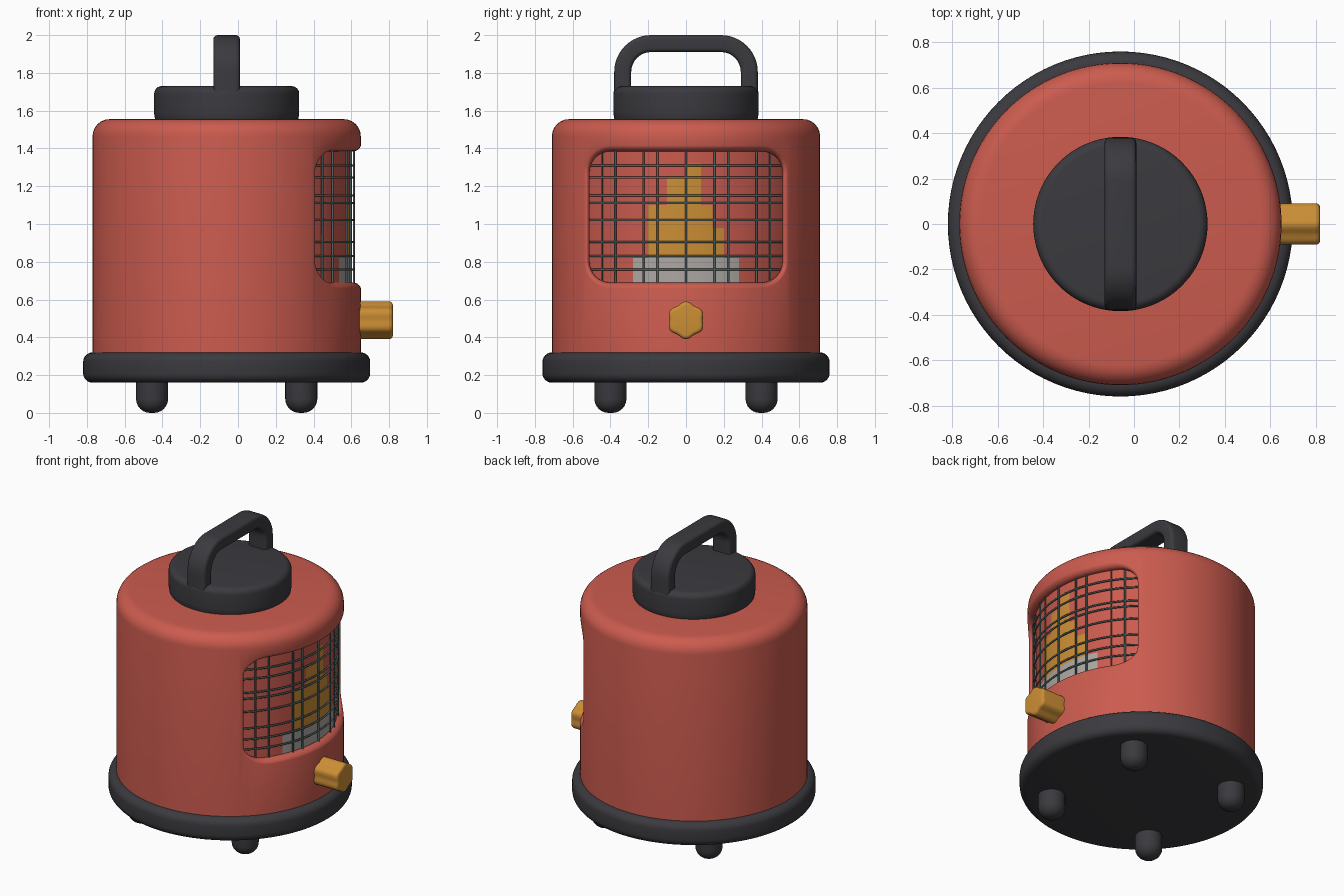
import bpy, bmesh, math
from mathutils import Vector

if "Cube" in bpy.data.objects:
    bpy.data.objects.remove(bpy.data.objects["Cube"])

CX = -0.06  # axis of the round body


def mat(name, rgb):
    m = bpy.data.materials.new(name)
    m.diffuse_color = (*rgb, 1)
    m.use_nodes = True
    m.node_tree.nodes["Principled BSDF"].inputs["Base Color"].default_value = m.diffuse_color
    return m


RED = mat("coral red", (0.60, 0.105, 0.077))
DARK = mat("charcoal", (0.043, 0.043, 0.05))
AMBER = mat("amber", (0.60, 0.27, 0.035))
GREY = mat("warm grey", (0.42, 0.39, 0.36))
WIRE = mat("steel wire", (0.10, 0.14, 0.14))


def finish(bm, name, mats, angle=35):
    bmesh.ops.remove_doubles(bm, verts=bm.verts, dist=1e-5)
    bmesh.ops.recalc_face_normals(bm, faces=bm.faces)
    me = bpy.data.meshes.new(name)
    bm.to_mesh(me)
    bm.free()
    ob = bpy.data.objects.new(name, me)
    bpy.context.collection.objects.link(ob)
    for m in mats:
        me.materials.append(m)
    smooth(ob, angle)
    return ob


def smooth(ob, angle=35):
    bpy.ops.object.select_all(action='DESELECT')
    ob.select_set(True)
    bpy.context.view_layer.objects.active = ob
    bpy.ops.object.shade_smooth_by_angle(angle=math.radians(angle))


def rounded(points, n=6):
    """Points (a, b, fillet) -> polyline with circular-looking corners."""
    out = []
    for i, (a, b, f) in enumerate(points):
        p = Vector((a, b))
        if f == 0:
            out.append(p)
            continue
        u = (Vector(points[i - 1][:2]) - p).normalized()
        v = (Vector(points[(i + 1) % len(points)][:2]) - p).normalized()
        for k in range(n + 1):
            t = k / n * math.pi / 2
            out.append(p + u * f * (1 - math.sin(t)) + v * f * (1 - math.cos(t)))
    return out


def skin(bm, rings, close=True, caps=True):
    """Bridge lists of points into a tube."""
    vs = [[bm.verts.new(p) for p in r] for r in rings]
    n = len(vs[0])
    for a, b in zip(vs, vs[1:]):
        for i in range(n if close else n - 1):
            j = (i + 1) % n
            bm.faces.new((a[i], a[j], b[j], b[i]))
    if caps:
        bm.faces.new(vs[0])
        bm.faces.new(vs[-1])


def lathe(name, profile, m, loc=(CX, 0, 0), seg=96, lobes=0, depth=0, axis_x=False):
    bm = bmesh.new()
    rings = []
    for r, z in profile:
        ring = []
        for i in range(seg):
            a = 2 * math.pi * i / seg
            q = max(r, 1e-6) * (1 + depth * math.cos(lobes * a))
            p = Vector((q * math.cos(a), q * math.sin(a), z))
            if axis_x:
                p = Vector((p.z, p.y, p.x))
            ring.append(p + Vector(loc))
        rings.append(ring)
    skin(bm, rings, caps=False)
    return finish(bm, name, [m])


# base tray
lathe("base", rounded([(0, .16, 0), (.76, .16, .05), (.76, .32, .05), (0, .32, 0)]), DARK)

# feet
foot = rounded([(0, 0, 0), (.085, 0, .075), (.085, .2, 0), (0, .2, 0)])
for sx in (-1, 1):
    for sy in (-1, 1):
        lathe(f"foot_{'left' if sx < 0 else 'right'}_{'front' if sy < 0 else 'back'}",
              foot, DARK, (CX + sx * .395, sy * .4, 0), 32)

# body shell
body = lathe("body", rounded([(0, 1.555, 0), (.71, 1.555, .09), (.71, .30, 0), (.665, .30, 0),
                              (.665, 1.47, 0), (0, 1.47, 0)]), RED, seg=128)


# window cutter: rounded rectangle that flares out to a soft rim
def window_ring(off, r=None, x=None):
    hw, z0, z1, f = .51 + off, .69 - off, 1.385 + off, .11 + off
    pts = rounded([(-hw, z0, f), (hw, z0, f), (hw, z1, f), (-hw, z1, f)], 8)
    dense = []
    for i, p in enumerate(pts):  # subdivide long sides so they follow the curve
        q = pts[(i + 1) % len(pts)]
        k = 24 if (q - p).length > .2 else 1
        dense += [p.lerp(q, j / k) for j in range(k)]
    return [(x if r is None else CX + math.sqrt(r * r - p.x ** 2), p.x, p.y) for p in dense]


bm = bmesh.new()
rings = [window_ring(0, x=.1), window_ring(0, r=.67)]
for k in range(1, 7):
    t = k / 6 * math.radians(80)
    rings.append(window_ring(.04 * (1 - math.cos(t)), r=.67 + .042 * math.sin(t)))
rings.append(window_ring(.04, x=.9))
skin(bm, rings)
cutter = finish(bm, "window_cutter", [RED])
mod = body.modifiers.new("window", 'BOOLEAN')
mod.operation = 'DIFFERENCE'
mod.solver = 'EXACT'
mod.object = cutter
bpy.context.view_layer.objects.active = body
bpy.ops.object.modifier_apply(modifier=mod.name)
bpy.data.objects.remove(cutter)
smooth(body)

# recessed window panel with stepped flame and burner
bm = bmesh.new()
ys = [-.56 + .02 * i for i in range(57)]
zs = [.64 + .02 * i for i in range(41)]
skin(bm, [[(CX + math.sqrt(.657 ** 2 - y * y), y, z) for y in ys] for z in zs], False, False)
for f in bm.faces:
    _, y, z = f.calc_center_median()
    if z < .82 and abs(y) < .29:
        f.material_index = 2
    elif .82 < z < 1.32 and (-.2 < y < (.2 if z < .99 else .14) if z < 1.11
                             else (-.1 if z < 1.25 else 0) < y < .09):
        f.material_index = 1
panel = finish(bm, "window_panel", [RED, AMBER, GREY])
panel.data.update()

# wire guard
bm = bmesh.new()


def wire(path, side):
    """Six-sided wire along path; side(p) gives two cross directions."""
    rings = []
    for p in path:
        u, v = side(p)
        rings.append([p + (u * math.cos(a) + v * math.sin(a)) * .006
                      for a in [math.pi * k / 3 for k in range(6)]])
    skin(bm, rings)


def on_guard(y, z):
    return Vector((CX + math.sqrt(.674 ** 2 - y * y), y, z))


def radial(p):
    return Vector((p.x - CX, p.y, 0)).normalized()


UP = Vector((0, 0, 1))
for z in (.76, .83, .905, 1.02, 1.11, 1.15, 1.245, 1.31):
    wire([on_guard(-.53 + 1.06 * i / 28, z) for i in range(29)], lambda p: (radial(p), UP))
for y in (-.445, -.375, -.225, -.15, 0, .15, .225, .375, .445):
    wire([on_guard(y, .675), on_guard(y, 1.4)], lambda p: (radial(p), radial(p).cross(UP)))
finish(bm, "wire_guard", [WIRE], 61)

# control knob with six lobes
lathe("knob", rounded([(0, .60, 0), (.094, .60, 0), (.094, .82, .02), (0, .82, 0)]),
      AMBER, (0, 0, .49), 72, 6, .06, True)

# lid
lathe("lid", rounded([(0, 1.53, 0), (.37, 1.53, 0), (.384, 1.57, .02), (.384, 1.73, .04), (0, 1.73, 0)]), DARK)

# carrying handle: rounded bar swept along an arch
path = rounded([(-.335, 1.6, 0), (-.335, 1.955, .15), (.335, 1.955, .15), (.335, 1.6, 0)], 12)
section = rounded([(-.07, -.045, .022), (.07, -.045, .022), (.07, .045, .022), (-.07, .045, .022)], 4)
rings = []
for i, p in enumerate(path):
    t = (path[min(i + 1, len(path) - 1)] - path[max(i - 1, 0)]).normalized()
    n = Vector((-t.y, t.x))
    rings.append([(CX + s.x, p.x + n.x * s.y, p.y + n.y * s.y) for s in section])
bm = bmesh.new()
skin(bm, rings)
finish(bm, "handle", [DARK])
